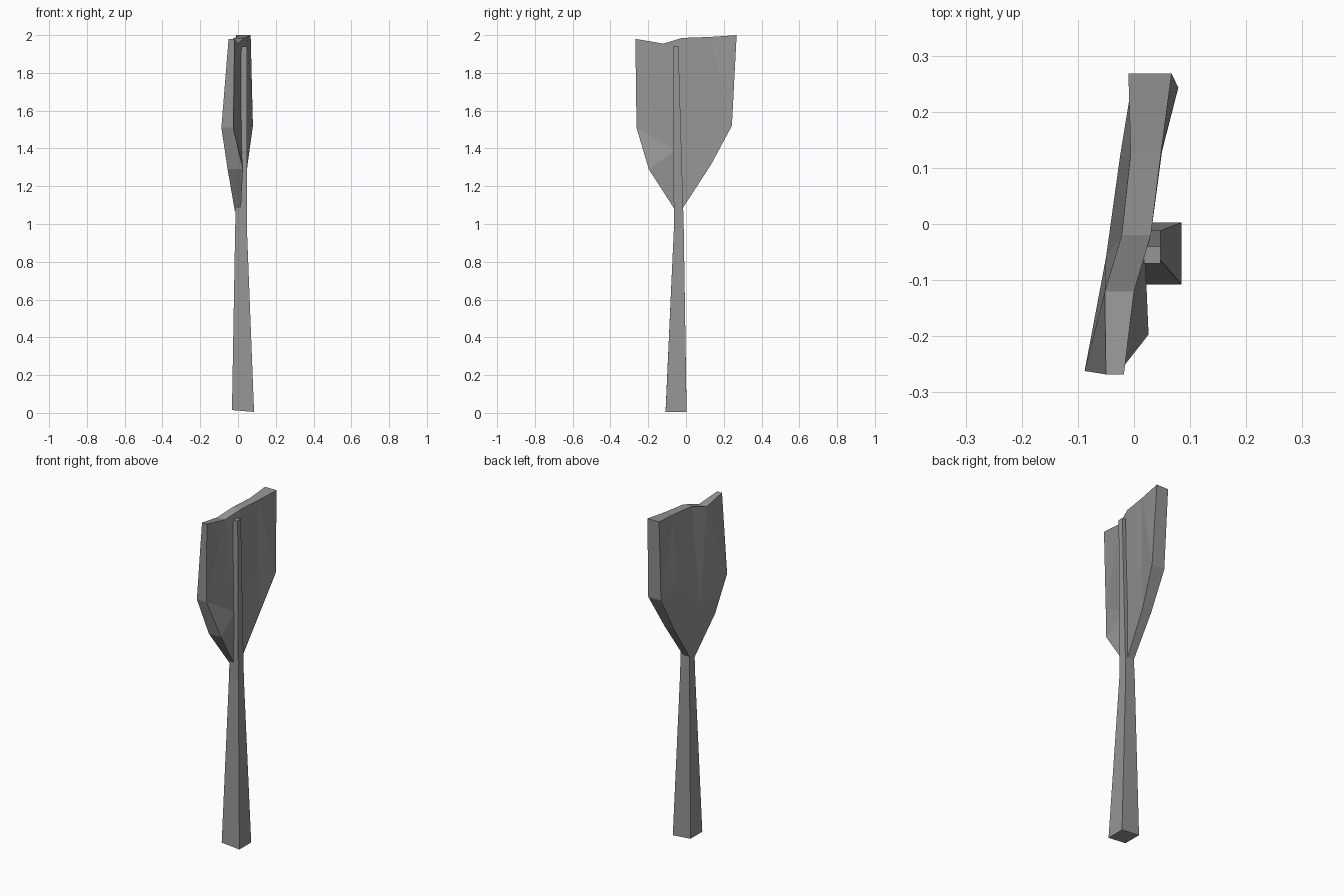
import bpy, bmesh

cube = bpy.data.objects.get("Cube")
if cube:
    bpy.data.objects.remove(cube)

grey = bpy.data.materials.new("plain grey")
grey.use_nodes = True
colour = (0.3, 0.3, 0.3, 1)
grey.diffuse_color = colour
grey.node_tree.nodes["Principled BSDF"].inputs["Base Color"].default_value = colour


def finish(name, bm):
    bmesh.ops.recalc_face_normals(bm, faces=bm.faces)
    mesh = bpy.data.meshes.new(name)
    bm.to_mesh(mesh)
    bm.free()
    mesh.materials.append(grey)
    obj = bpy.data.objects.new(name, mesh)
    bpy.context.collection.objects.link(obj)
    return obj


# Square tapering handle: z, x range, y range, tilt of the ring across x
rings = [(0.005, -0.032, 0.085, -0.108, 0.003, 0.01),
         (0.98, -0.015, 0.047, -0.064, -0.012, 0),
         (1.94, 0.018, 0.047, -0.07, -0.04, 0)]
bm = bmesh.new()
loops = []
for z, x0, x1, y0, y1, tilt in rings:
    loops.append([bm.verts.new(p) for p in
                  ((x0, y0, z + tilt), (x1, y0, z), (x1, y1, z), (x0, y1, z + tilt))])
for low, high in zip(loops, loops[1:]):
    for i in range(4):
        j = (i + 1) % 4
        bm.faces.new((low[i], low[j], high[j], high[i]))
bm.faces.new(loops[0])
bm.faces.new(loops[-1])
finish("handle", bm)

# Blade outline, clockwise from the front top corner: y, z, back x, front x
outline = [(-0.268, 1.98, -0.05, -0.018), (-0.12, 1.955, -0.052, 0.0),
           (-0.02, 1.985, -0.022, 0.03), (0.125, 1.99, -0.006, 0.048),
           (0.268, 2.0, -0.01, 0.067), (0.243, 1.52, -0.005, 0.079),
           (0.13, 1.31, -0.01, 0.05), (-0.02, 1.08, -0.012, 0.03),
           (-0.055, 1.07, -0.017, 0.015), (-0.197, 1.29, -0.055, 0.026),
           (-0.262, 1.51, -0.088, -0.025)]
# Two inner crease points of the blade
inner = [(0.12, 1.57, -0.025, 0.045), (-0.06, 1.39, -0.05, 0.02)]
facets = [(0, 1, 10), (1, 12, 10), (10, 12, 9), (9, 12, 8), (8, 12, 7),
          (7, 12, 11), (7, 11, 6), (6, 11, 5), (5, 11, 3), (5, 3, 4),
          (11, 2, 3), (11, 12, 2), (2, 12, 1)]
bm = bmesh.new()
back = [bm.verts.new((xb, y, z)) for y, z, xb, xf in outline + inner]
front = [bm.verts.new((xf, y, z)) for y, z, xb, xf in outline + inner]
for side in (back, front):
    for tri in facets:
        bm.faces.new([side[i] for i in tri])
# Rim joining both sides
for i in range(len(outline)):
    j = (i + 1) % len(outline)
    bm.faces.new((back[i], back[j], front[j], front[i]))
finish("blade", bm)
